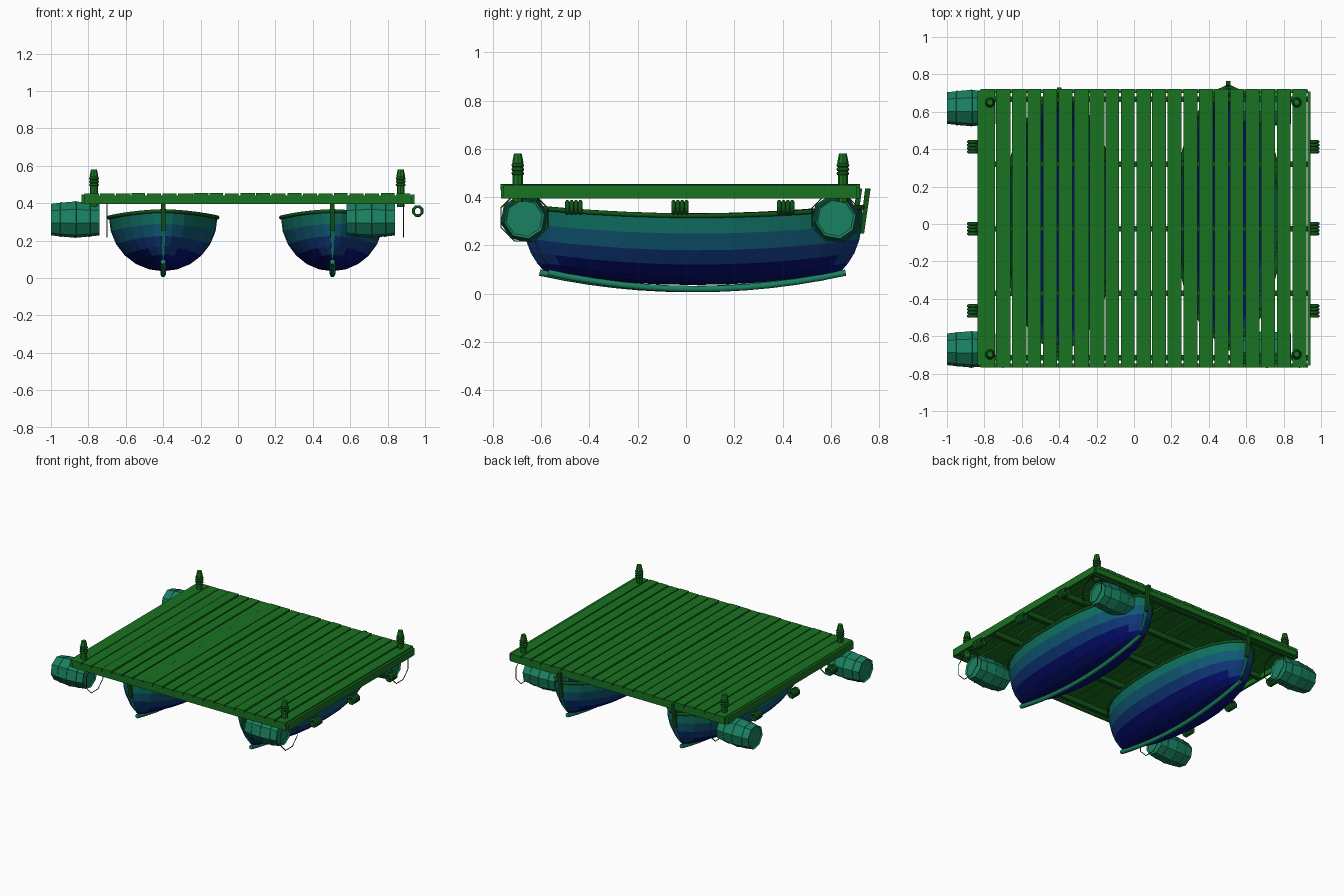
import bpy, bmesh, math, random
from mathutils import Matrix, Vector

if "Cube" in bpy.data.objects:
    bpy.data.objects.remove(bpy.data.objects["Cube"])
random.seed(4)


def mat(name, col):
    m = bpy.data.materials.new(name)
    m.diffuse_color = (*col, 1)
    m.use_nodes = True
    m.node_tree.nodes["Principled BSDF"].inputs["Base Color"].default_value = m.diffuse_color
    return m


WOOD = mat("green_wood", (0.01, 0.17, 0.015))
DARK = mat("dark_green", (0.005, 0.09, 0.01))
TEAL = mat("teal", (0.01, 0.22, 0.12))
HULL = [mat("hull_%d" % i, c) for i, c in enumerate(
    [(0.005, 0.16, 0.12), (0.005, 0.1, 0.18), (0.005, 0.04, 0.2), (0.002, 0.005, 0.18)])]


def add(name, bm, *mats):
    bmesh.ops.recalc_face_normals(bm, faces=bm.faces)
    me = bpy.data.meshes.new(name)
    bm.to_mesh(me)
    bm.free()
    for m in mats:
        me.materials.append(m)
    ob = bpy.data.objects.new(name, me)
    bpy.context.collection.objects.link(ob)
    return ob


def box(name, x, y, z, m):
    """Box from (min, max) pairs."""
    bm = bmesh.new()
    bmesh.ops.create_cube(bm, size=1)
    for v in bm.verts:
        v.co = [(a + b) / 2 + (b - a) * c for (a, b), c in zip((x, y, z), v.co)]
    return add(name, bm, m)


def lathe(name, profile, sides, m, mtx, turn=0.0):
    """Closed solid of rings (radius, height) about local z."""
    bm = bmesh.new()
    rings = []
    for r, h in profile:
        rings.append([bm.verts.new(mtx @ Vector((
            r * math.cos(turn + math.tau * i / sides),
            r * math.sin(turn + math.tau * i / sides), h))) for i in range(sides)])
    for a, b in zip(rings, rings[1:]):
        for i in range(sides):
            j = (i + 1) % sides
            bm.faces.new((a[i], a[j], b[j], b[i]))
    bm.faces.new(rings[0])
    bm.faces.new(rings[-1])
    return add(name, bm, m)


def tube(name, pts, r, m, closed=False):
    cu = bpy.data.curves.new(name, 'CURVE')
    cu.dimensions = '3D'
    cu.bevel_depth = r
    cu.bevel_resolution = 1
    cu.use_fill_caps = True
    s = cu.splines.new('POLY')
    s.points.add(len(pts) - 1)
    for p, c in zip(s.points, pts):
        p.co = (*c, 1)
    s.use_cyclic_u = closed
    cu.materials.append(m)
    ob = bpy.data.objects.new(name, cu)
    bpy.context.collection.objects.link(ob)
    return ob


def ring(name, centre, R, r, axis, m, n=8):
    x, y, z = centre
    pts = []
    for i in range(n):
        c, s = (R * f(math.tau * (i + .5) / n) for f in (math.cos, math.sin))
        pts.append({'x': (x, y + c, z + s), 'y': (x + c, y, z + s), 'z': (x + c, y + s, z)}[axis])
    return tube(name, pts, r, m, True)


# Double-ended boat hull with rim, keel and stem posts
def boat(side, cx, cy, W, L):
    def half(t):
        return max(0.012, W * max(0, 1 - abs(t) ** 2.3) ** 0.6)

    def rim_z(t):
        return 0.323 + 0.035 * t * t

    bm = bmesh.new()
    N, M = 14, 12
    ts = [math.sin(math.pi * (i / N - 0.5)) for i in range(N + 1)]
    rows = []
    for t in ts:
        row = []
        for j in range(M + 1):
            a = math.pi * j / M
            d = math.sin(a)
            bot = 0.036 + 0.055 * t * t
            row.append(bm.verts.new((cx + half(t) * math.cos(a),
                                     cy + L * t * (1 - 0.13 * d ** 3),
                                     rim_z(t) - (rim_z(t) - bot) * d)))
        rows.append(row)
    for a, b in zip(rows, rows[1:]):
        for j in range(M):
            f = bm.faces.new((a[j], a[j + 1], b[j + 1], b[j]))
            f.material_index = min(3, max(0, int((0.36 - f.calc_center_median().z) / 0.075)))
    bm.faces.new(rows[0])
    bm.faces.new(rows[-1])
    hull = add(side + "_hull", bm, *HULL)
    sol = hull.modifiers.new("thickness", 'SOLIDIFY')
    sol.thickness = 0.012
    sol.offset = -1
    rim = [(cx + half(t), cy + L * t, rim_z(t)) for t in ts]
    rim += [(2 * cx - x, y, z) for x, y, z in reversed(rim)]
    tube(side + "_gunwale", rim, 0.011, DARK, True)
    tube(side + "_keel", [(cx, cy + L * 0.9 * t, 0.019 + 0.068 * t * t)
                          for t in [k / 6 - 1 for k in range(13)]], 0.015, TEAL)
    for e, top in ((-1, 0.395), (1, 0.435)):
        bm = bmesh.new()
        y = cy + e * L
        prof = [(y - e * .01, .25), (y + e * .008, .25), (y + e * .035, top), (y + e * .012, top)]
        f = bm.faces.new([bm.verts.new((cx - .012, *p)) for p in prof])
        g = bmesh.ops.extrude_face_region(bm, geom=[f])
        bmesh.ops.translate(bm, vec=(.024, 0, 0),
                            verts=[v for v in g['geom'] if isinstance(v, bmesh.types.BMVert)])
        add(side + "_stem_post", bm, DARK)


boat("left_boat", -0.40, 0.01, 0.29, 0.685)
boat("right_boat", 0.505, 0.045, 0.275, 0.685)

# Deck planks
step = 1.75 / 21
for i in range(21):
    x = -0.82 + i * step
    w = step - random.uniform(0.004, 0.011)
    dz = random.uniform(-0.003, 0.002)
    box("deck_plank", (x, x + w), (-0.768, 0.722), (0.432 + dz, 0.453 + dz), WOOD)

# Frame under the planks
for y in (-0.766, 0.70):
    box("end_beam", (-0.82, 0.93), (y, y + 0.02), (0.395, 0.44), WOOD)
for x in (-0.837, 0.927):
    box("side_beam", (x, x + 0.016), (-0.757, 0.708), (0.395, 0.447), WOOD)
for y in (-0.715, -0.37, -0.025, 0.32, 0.667):
    box("cross_beam", (-0.825, 0.93), (y - 0.015, y + 0.015), (0.395, 0.432), DARK)

# Corner bollards with rope wraps
for x in (-0.77, 0.87):
    for y in (-0.697, 0.65):
        lathe("bollard", [(.021, .38), (.021, .53), (.023, .545), (.016, .58)], 8, WOOD,
              Matrix.Translation((x, y, 0)))
        for k in range(3):
            ring("bollard_rope", (x, y, 0.498 + 0.017 * k), 0.021, 0.008, 'z', DARK)

# Float barrels with hoops, and loose rope loops beside them
for x, loop_x in ((-0.87, -0.70), (0.71, 0.885)):
    for y in (-0.67, 0.62):
        m = Matrix.Translation((x, y, 0.312)) @ Matrix.Rotation(math.pi / 2, 4, 'Y')
        lathe("float_barrel", [(.076, -.122), (.086, -.13), (.093, -.07), (.099, 0), (.093, .07),
                               (.086, .13), (.076, .122)], 8, TEAL, m, 0.2)
        for h in (-0.075, 0, 0.075):
            r = 0.101 - abs(h) * 0.08
            mh = m @ Matrix.Translation((0, 0, h))
            lathe("barrel_hoop", [(r - .004, -.006), (r, -.004), (r, .004), (r - .004, .006)],
                  8, TEAL, mh, 0.2)
        ring("barrel_rope_loop", (loop_x, y, 0.315), 0.105, 0.003, 'x', DARK)

# Coiled rope fenders along both sides
for x in (-0.862, 0.961):
    for y in (-0.465, -0.025, 0.413):
        for k in range(4):
            ring("rope_coil", (x, y + (k - 1.5) * 0.018, 0.357), 0.025, 0.009, 'y', DARK)
